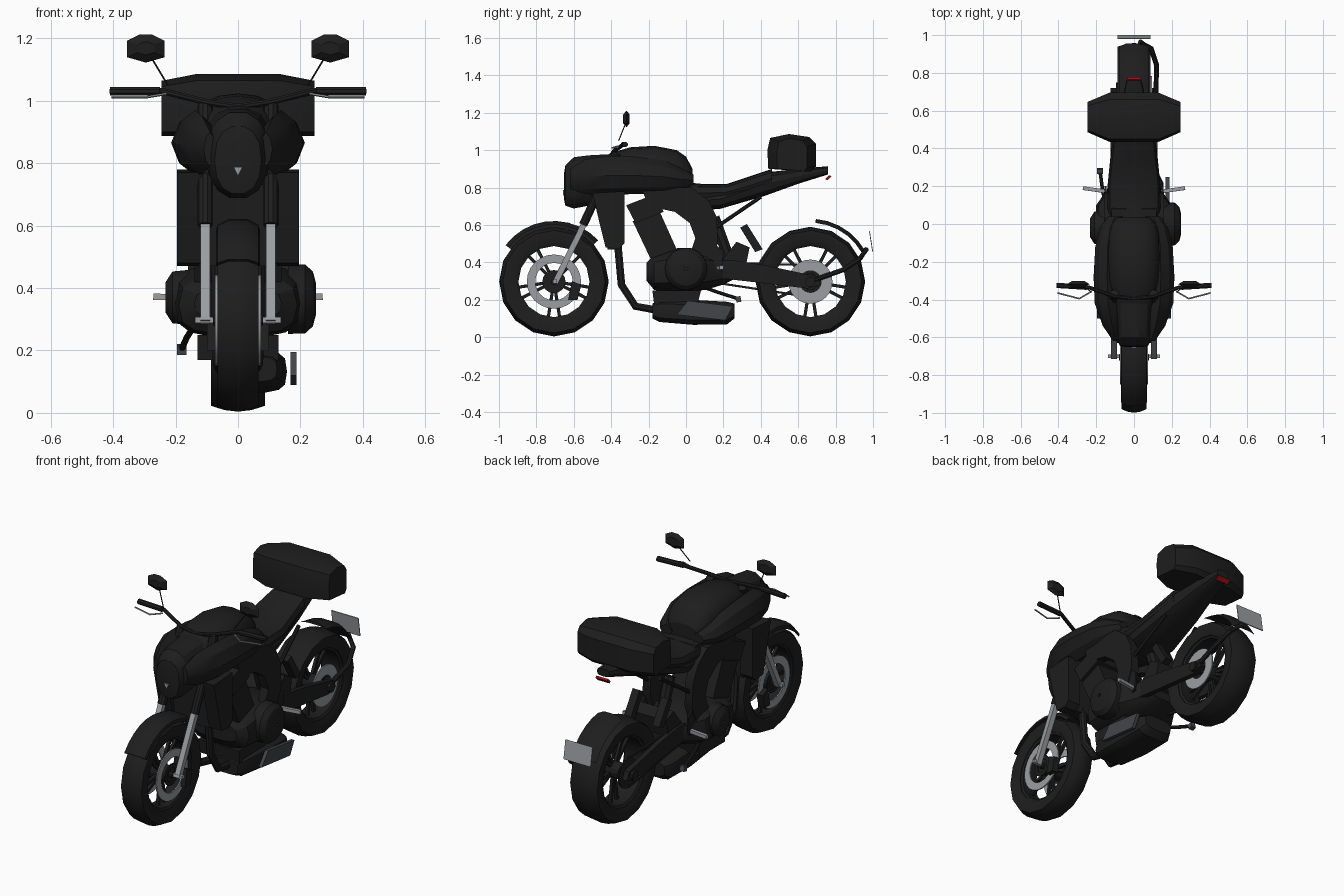
import bpy, bmesh, math
from mathutils import Vector

cube = bpy.data.objects.get("Cube")
if cube:
    bpy.data.objects.remove(cube)


def material(name, r, g, b):
    m = bpy.data.materials.new(name)
    m.use_nodes = True
    m.diffuse_color = (r, g, b, 1)
    m.node_tree.nodes["Principled BSDF"].inputs["Base Color"].default_value = (r, g, b, 1)
    return m


BLACK = material("black", .0128, .0128, .0128)
SILVER = material("silver", .33, .34, .355)
STEEL = material("dark steel", .055, .06, .068)
RED = material("red", .3, .005, .009)


def finish(name, bm, mat, mirror=False, angle=28):
    """Turn a bmesh into an object, optionally with a copy across x = 0."""
    if mirror:
        copy = bmesh.ops.duplicate(bm, geom=bm.verts[:] + bm.edges[:] + bm.faces[:])
        for v in copy["geom"]:
            if isinstance(v, bmesh.types.BMVert):
                v.co.x *= -1
    bmesh.ops.recalc_face_normals(bm, faces=bm.faces)
    mesh = bpy.data.meshes.new(name)
    bm.to_mesh(mesh)
    bm.free()
    mesh.materials.append(mat)
    ob = bpy.data.objects.new(name, mesh)
    bpy.context.collection.objects.link(ob)
    bpy.ops.object.select_all(action="DESELECT")
    ob.select_set(True)
    bpy.context.view_layer.objects.active = ob
    bpy.ops.object.shade_smooth_by_angle(angle=math.radians(angle))
    return ob


def loft(name, rings, mat, mirror=False, closed=False):
    """Skin a row of equal-sized rings."""
    bm = bmesh.new()
    rows = [[bm.verts.new(p) for p in ring] for ring in rings]
    n = len(rows[0])
    pairs = list(zip(rows, rows[1:])) + ([(rows[-1], rows[0])] if closed else [])
    for a, b in pairs:
        for i in range(n):
            j = (i + 1) % n
            bm.faces.new((a[i], a[j], b[j], b[i]))
    if not closed:
        bm.faces.new(rows[0])
        bm.faces.new(rows[-1])
    return finish(name, bm, mat, mirror)


def prism(name, profile, x0, x1, mat=BLACK, mirror=False):
    """Side profile of (y, z) points, given thickness along x."""
    return loft(name, [[(x, y, z) for y, z in profile] for x in (x0, x1)], mat, mirror)


def lathe(name, profile, centre, mat=BLACK, steps=16, a0=0, a1=360, mirror=False):
    """Turn closed (x, radius) profile about an axle along x."""
    full = a1 - a0 == 360
    rings = []
    for i in range(steps if full else steps + 1):
        a = math.radians(a0 + (a1 - a0) * i / steps)
        rings.append([(x, centre[0] + r * math.cos(a), centre[1] + r * math.sin(a)) for x, r in profile])
    return loft(name, rings, mat, mirror, full)


def hull(name, stations, power=2.6, sides=14, mat=BLACK, mirror=False):
    """Body along y; stations are (y, centre x, low z, high z, half width)."""
    rings = []
    for y, cx, lo, hi, w in stations:
        ring = []
        for i in range(sides):
            a = 2 * math.pi * i / sides
            c, s = math.cos(a), math.sin(a)
            ring.append((cx + w * math.copysign(abs(c) ** (2 / power), c), y,
                         (lo + hi) / 2 + (hi - lo) / 2 * math.copysign(abs(s) ** (2 / power), s)))
        rings.append(ring)
    return loft(name, rings, mat, mirror)


def tube(name, points, radius, mat=BLACK, mirror=False, sides=8):
    """Rod through points; four sides make a square bar."""
    pts = [Vector(p) for p in points]
    angles = [2 * math.pi * (k + .5) / sides for k in range(sides)]
    rings = []
    for i, p in enumerate(pts):
        t = (pts[min(i + 1, len(pts) - 1)] - pts[max(i - 1, 0)]).normalized()
        u = t.cross(Vector((0, 1, 0) if abs(t.x) > .7 else (1, 0, 0))).normalized()
        v = t.cross(u)
        rings.append([p + radius * (u * math.cos(a) + v * math.sin(a)) for a in angles])
    return loft(name, rings, mat, mirror)


# Wheels: tyre, rim, hub and spokes
FRONT, REAR = (-.706, .297), (.665, .297)
for label, c, w in (("front", FRONT, .066), ("rear", REAR, .087)):
    lathe(label + "_tyre", [(-w * .85, .203), (-w, .235), (-w, .274), (-w * .5, .288), (0, .293),
                            (w * .5, .288), (w, .274), (w, .235), (w * .85, .203)], c)
    lathe(label + "_rim", [(-w * .8, .205), (w * .8, .205), (w * .7, .19), (-w * .7, .19)], c)
    lathe(label + "_hub", [(-.06, .01), (-.06, .045), (.06, .045), (.06, .01)], c, steps=12)
    for k in range(10):
        a = math.radians(36 * k + (9 if k % 2 else -9))
        tube(f"{label}_spoke_{k + 1}", [(0, c[0] + r * math.cos(a), c[1] + r * math.sin(a)) for r in (.035, .2)],
             .012, sides=4)
disc = [(.066, .1), (.066, .145), (.073, .145), (.073, .1)]
lathe("front_brake_discs", disc, FRONT, SILVER, 24, mirror=True)
lathe("front_disc_carriers", [(.062, .04), (.062, .062), (.068, .062), (.068, .04)], FRONT, mirror=True)
lathe("rear_brake_disc", [(.088, .058), (.088, .118), (.095, .118), (.095, .058)], REAR, SILVER, 24)
lathe("rear_sprocket", [(-.095, .03), (-.095, .085), (-.088, .085), (-.088, .03)], REAR, steps=24)
prism("brake_calipers", [(-.63, .2), (-.58, .2), (-.56, .28), (-.61, .3)], .06, .1, mirror=True)

# Mudguards, rear bracket and number plate
lathe("front_mudguard", [(-.07, .288), (-.066, .305), (-.03, .324), (.03, .324), (.066, .305), (.07, .288),
                         (.03, .312), (-.03, .312)], FRONT, steps=9, a0=43, a1=143)
lathe("rear_mudguard", [(-.08, .315), (-.04, .336), (.04, .336), (.08, .315), (.04, .322), (-.04, .322)],
      REAR, steps=5, a0=30, a1=85)
tube("mudguard_bracket", [(.03, .965, .47), (.09, .93, .42), (.12, .84, .36), (.115, .67, .3)], .014)
prism("number_plate", [(.979, .565), (.983, .567), (1, .458), (.996, .456)], -.087, .087, SILVER)
prism("passenger_foot_plates", [(.29, .585), (.325, .605), (.41, .47), (.37, .455)], .07, .115, mirror=True)

# Front fork
tube("fork_sliders", [(.105, -.7, .29), (.105, -.545, .605)], .022, SILVER, True, 4)
tube("fork_uppers", [(.105, -.55, .6), (.105, -.37, .985)], .024, mirror=True, sides=10)
tube("axle_lugs", [(.07, -.7, .298), (.138, -.7, .298)], .014, SILVER, True, 4)
tube("front_axle", [(-.08, -.706, .297), (.08, -.706, .297)], .018)
prism("fork_clamps", [(-.49, .73), (-.43, .75), (-.45, .8), (-.5, .78)], -.12, .12)

# Headlight cowl with a small lamp, tank and side fairings
hull("headlight_cowl", [(-.652, 0, .735, .88, .045), (-.645, 0, .7, .92, .075), (-.6, 0, .685, .965, .098),
                        (-.52, 0, .7, .975, .105), (-.42, 0, .76, .98, .11)], 2.3)
loft("nose_lamp", [[(-.014, y, .787), (.014, y, .787), (0, y, .758)] for y in (-.657, -.65)], SILVER)
hull("fuel_tank", [(-.47, 0, .8, .95, .1), (-.4, 0, .78, .985, .12), (-.3, 0, .78, 1.015, .14),
                   (-.17, 0, .78, 1.023, .143), (-.05, 0, .78, 1, .135), (0, 0, .78, .965, .12),
                   (.035, 0, .8, .9, .09)], 2.4, 16)
hull("side_fairings", [(-.62, .09, .79, .9, .02), (-.54, .115, .765, .95, .05), (-.42, .138, .76, .97, .07),
                       (-.28, .142, .765, .965, .072), (-.12, .14, .77, .945, .065), (-.02, .125, .785, .9, .055),
                       (.04, .1, .81, .87, .04)], 1.6, 8, mirror=True)

# Radiator with cowls
prism("radiator", [(-.42, .47), (-.35, .47), (-.33, .78), (-.44, .78)], -.125, .125)
prism("radiator_cowls", [(-.5, .77), (-.33, .78), (-.33, .5), (-.36, .47), (-.43, .48), (-.46, .6)],
      .115, .195, mirror=True)

# Engine
prism("cylinder_head", [(-.32, .705), (-.165, .765), (-.12, .67), (-.27, .61)], -.16, .16)
prism("cylinder_block", [(-.285, .62), (-.14, .67), (-.05, .47), (-.19, .42)], -.14, .14)
hull("crankcase", [(-.21, 0, .3, .4, .14), (-.17, 0, .25, .44, .19), (-.04, 0, .24, .48, .21),
                   (.1, 0, .25, .46, .2), (.2, 0, .28, .43, .13), (.26, 0, .31, .41, .1)], 3)
lathe("clutch_cover", [(.16, .01), (.16, .115), (.215, .113), (.24, .09), (.25, .05), (.25, .01)], (0, .365), steps=14)
lathe("alternator_cover", [(-.16, .01), (-.16, .09), (-.21, .085), (-.232, .05), (-.232, .01)], (-.02, .37), steps=14)
prism("sump", [(-.18, .25), (.08, .25), (.06, .17), (-.17, .17)], -.13, .13)

# Exhaust
tube("exhaust_headers", [(.065, -.365, .5), (.065, -.345, .28), (.06, -.27, .165), (.05, -.13, .14)],
     .022, mirror=True)
hull("silencer", [(-.18, .045, .1, .18, .08), (-.14, .045, .08, .2, .1), (.04, .045, .065, .2, .112),
                  (.22, .045, .068, .19, .11), (.26, .045, .1, .18, .09)], 3.5)
prism("heat_shield", [(.01, .195), (.25, .165), (.21, .09), (-.05, .12)], .168, .188, STEEL)

# Frame
prism("frame_beams", [(-.24, .8), (-.2, .7), (-.06, .67), (.02, .61), (.05, .53), (.02, .44), (.13, .4),
                      (.17, .5), (.165, .64), (.12, .73), (.03, .8)], .11, .16, mirror=True)
prism("airbox", [(-.25, .82), (.08, .82), (.12, .72), (.02, .69), (-.2, .74)], -.12, .12)
tube("subframe_struts", [(.135, .15, .58), (.11, .4, .75)], .011, mirror=True)
tube("shock_absorber", [(0, .15, .64), (0, .23, .42)], .032)

# Swingarm and chain
prism("swingarm", [(.12, .41), (.26, .41), (.42, .385), (.7, .325), (.72, .28), (.65, .26), (.4, .29), (.14, .32)],
      .095, .125, mirror=True)
prism("swingarm_bridge", [(.2, .42), (.27, .51), (.34, .48), (.32, .38), (.2, .34)], -.11, .11)
tube("rear_axle", [(-.14, .665, .297), (.14, .665, .297)], .028)
for label, z0, z1 in (("upper", .4, .385), ("lower", .3, .215)):
    tube(label + "_chain_run", [(-.091, .1, z0), (-.091, .66, z1)], .008, sides=4)

# Seat, tail and tail light
hull("seat", [(-.02, 0, .74, .83, .11), (.08, 0, .72, .82, .14), (.22, 0, .73, .82, .138),
              (.34, 0, .76, .86, .125), (.46, 0, .8, .9, .11)], 3.2, 12)
hull("tail", [(.06, 0, .68, .78, .13), (.18, 0, .685, .79, .14), (.42, 0, .755, .88, .11),
              (.6, 0, .82, .9, .075), (.76, 0, .87, .914, .04)], 3, 12)
prism("tail_light", [(.745, .845), (.765, .866), (.778, .86), (.757, .838)], -.038, .038, RED)

# Top case: wide box with tapered ends and a sloping lid
case_side = [(.44, .9), (.435, 1), (.45, 1.065), (.55, 1.086), (.66, 1.07), (.695, 1.035), (.695, .91), (.67, .885)]
rings = []
for x, depth, drop in ((-.245, .62, .88), (-.13, 1, 1), (.13, 1, 1), (.245, .62, .88)):
    rings.append([(x, .568 + (y - .568) * depth, .9 + (z - .9) * drop) for y, z in case_side])
loft("top_case", rings, BLACK)

# Handlebar, grips, levers and mirrors
tube("handlebar", [(-.4, -.325, 1.03), (-.24, -.335, 1.03), (-.1, -.385, .995), (0, -.395, .98),
                   (.1, -.385, .995), (.24, -.335, 1.03), (.4, -.325, 1.03)], .011)
tube("grips", [(.25, -.335, 1.03), (.41, -.325, 1.03)], .015, mirror=True)
tube("control_levers", [(.23, -.36, 1.022), (.29, -.395, 1.012), (.405, -.365, 1.012)], .0045, SILVER, True, 5)
tube("mirror_stems", [(.225, -.36, 1.05), (.285, -.32, 1.15)], .003, mirror=True, sides=5)
shape = [(-.06, -.028), (0, -.045), (.06, -.028), (.06, .025), (.02, .045), (-.02, .045), (-.06, .025)]
loft("mirrors", [[(.295 + x * s, y, 1.167 + z * s) for x, z in shape]
                 for y, s in ((-.338, .45), (-.318, 1), (-.302, .55))], BLACK, True)

# Foot controls and side stand
tube("foot_pegs", [(.13, .17, .37), (.27, .19, .372)], .014, SILVER, True, 4)
prism("heel_plates", [(.1, .42), (.15, .5), (.2, .46), (.19, .35), (.13, .34)], .145, .155, mirror=True)
tube("side_stand", [(-.14, .06, .28), (-.165, .17, .24), (-.18, .28, .205)], .01)
prism("stand_foot", [(.265, .215), (.29, .22), (.297, .19), (.27, .185)], -.195, -.165, STEEL)
